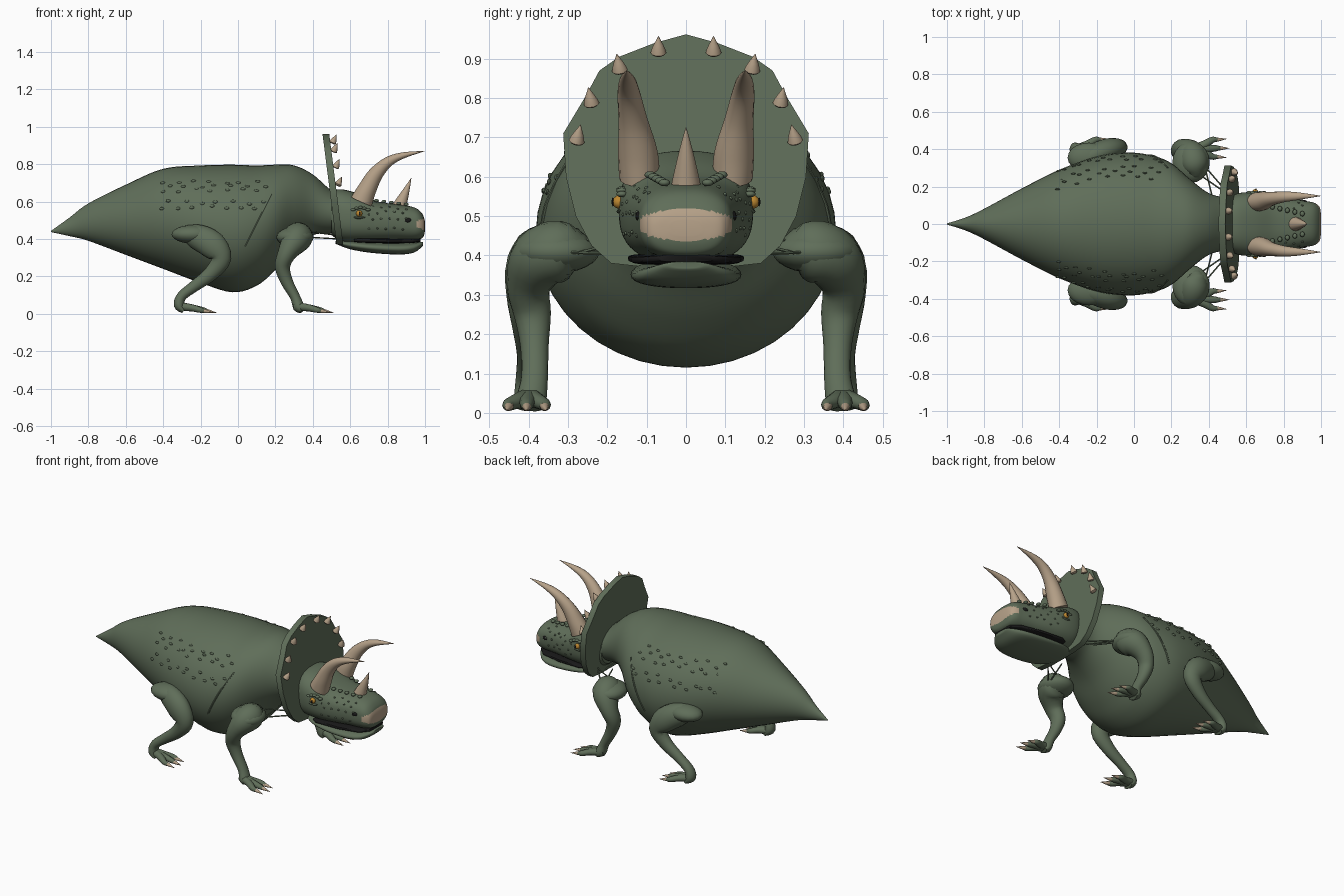
import bpy, bmesh, math, random
from mathutils import Vector

random.seed(4)
if "Cube" in bpy.data.objects:
    bpy.data.objects.remove(bpy.data.objects["Cube"])


def material(name, colour):
    m = bpy.data.materials.new(name)
    m.use_nodes = True
    m.diffuse_color = (*colour, 1)
    m.node_tree.nodes["Principled BSDF"].inputs["Base Color"].default_value = (*colour, 1)
    return m


GREEN = material("moss green skin", (0.115, 0.155, 0.1))
HORN = material("tan horn", (0.47, 0.36, 0.25))
AMBER = material("amber eye", (0.5, 0.24, 0.03))
BLACK = material("black", (0.01, 0.01, 0.01))


def finish(bm, name, *mats, smooth=True):
    bmesh.ops.recalc_face_normals(bm, faces=bm.faces)
    mesh = bpy.data.meshes.new(name)
    bm.to_mesh(mesh)
    bm.free()
    for m in mats:
        mesh.materials.append(m)
    ob = bpy.data.objects.new(name, mesh)
    bpy.context.collection.objects.link(ob)
    if smooth:
        bpy.ops.object.select_all(action='DESELECT')
        ob.select_set(True)
        bpy.context.view_layer.objects.active = ob
        bpy.ops.object.shade_smooth_by_angle(angle=math.radians(50))
    return ob


def spline(points, steps=4):
    """Smooth curve through points of any dimension."""
    out = []
    for i in range(len(points) - 1):
        a, b, c, d = (points[min(max(i + k, 0), len(points) - 1)] for k in (-1, 0, 1, 2))
        for s in range(steps):
            t = s / steps
            out.append([q + t / 2 * (r - p + t * (2 * p - 5 * q + 4 * r - w + t * (3 * (q - r) + w - p)))
                        for p, q, r, w in zip(a, b, c, d)])
    return out + [list(points[-1])]


def skin(bm, rings):
    rows = [[bm.verts.new(p) for p in ring] for ring in rings]
    n = len(rows[0])
    for a, b in zip(rows, rows[1:]):
        for i in range(n):
            bm.faces.new((a[i], a[(i + 1) % n], b[(i + 1) % n], b[i]))
    bm.faces.new(rows[0])
    bm.faces.new(rows[-1])


def hull(sections, n=32, power=2.0):
    """Loft of rounded sections (x, top, bottom, half width)."""
    bm = bmesh.new()
    rings = []
    for x, top, bottom, w in sections:
        ring = []
        for i in range(n):
            c, s = math.cos(math.tau * i / n), math.sin(math.tau * i / n)
            y = math.copysign(abs(c) ** (2 / power), c) * w
            z = math.copysign(abs(s) ** (2 / power), s) * (top - bottom) / 2
            ring.append((x, y, (top + bottom) / 2 + z))
        rings.append(ring)
    skin(bm, rings)
    return bm


def tube(bm, points, n=14, steps=4):
    """Tube through (x, y, z, side radius, depth radius)."""
    pts = spline(points, steps)
    rings = []
    for i, p in enumerate(pts):
        tangent = Vector(pts[min(i + 1, len(pts) - 1)][:3]) - Vector(pts[max(i - 1, 0)][:3])
        side = Vector((0, 1, 0))
        side = (side - tangent * side.dot(tangent) / tangent.length_squared).normalized()
        up = tangent.cross(side).normalized()
        rings.append([Vector(p[:3]) + side * math.cos(a) * max(p[3], .0008) + up * math.sin(a) * max(p[4], .0008)
                      for a in (math.tau * k / n for k in range(n))])
    skin(bm, rings)


def blob(bm, centre, radii, u=12, v=8):
    verts = bmesh.ops.create_uvsphere(bm, u_segments=u, v_segments=v, radius=1)["verts"]
    for p in verts:
        p.co = Vector([c + k * r for c, k, r in zip(centre, p.co, radii)])


def cone(bm, base, tip, radius):
    a, b = Vector(base), Vector(tip)
    tube(bm, [(*a.lerp(b, t), radius * k, radius * k) for t, k in ((-.12, .5), (0, 1), (.5, .6), (1, 0))], 10, 2)


def surface_y(sections, x, z, power):
    s = min(sections, key=lambda q: abs(q[0] - x))
    k = min(1, abs(z - (s[1] + s[2]) / 2) / ((s[1] - s[2]) / 2))
    return s[3] * (1 - k ** power) ** (1 / power)


# Body with tapering tail and neck
body = spline([(-1, .443, .437, .003), (-.9, .515, .415, .035), (-.8, .59, .39, .082), (-.6, .69, .315, .19),
               (-.4, .775, .24, .29), (-.2, .793, .165, .36), (-.03, .797, .115, .382), (.1, .793, .15, .365),
               (.2, .797, .235, .325), (.3, .793, .35, .24), (.4, .745, .42, .165), (.5, .66, .43, .14),
               (.6, .62, .43, .13)], 5)
finish(hull(body, 40), "body", GREEN)

# Head: the beak patch is coloured by position on the snout
head = spline([(.5, .66, .42, .14), (.56, .665, .385, .165), (.65, .64, .38, .17), (.75, .6, .385, .155),
               (.85, .585, .39, .135), (.92, .575, .39, .122), (.96, .56, .395, .115), (.985, .535, .405, .1),
               (.996, .51, .425, .08), (1, .49, .45, .04)], 5)
bm = hull(head, 48, 2.6)
for f in bm.faces:
    c = f.calc_center_median()
    if c.x > .955 and ((c.z - .478) / .04) ** 2 + (c.y / .13) ** 2 < 1:
        f.material_index = 1
finish(bm, "head", GREEN, HORN)

# Jaw and dark mouth
finish(hull(spline([(.52, .39, .375, .06), (.6, .39, .345, .12), (.72, .383, .325, .14), (.86, .378, .317, .135),
                    (.94, .38, .327, .11), (.985, .385, .36, .06), (.99, .38, .37, .03)]), 32, 2.3), "lower_jaw", GREEN)
finish(hull([(.62, .4, .384, .13), (.65, .405, .38, .148), (.8, .402, .376, .139), (.93, .4, .378, .112),
             (.975, .402, .384, .07)], 24, 4), "mouth", BLACK)

# Frill: tilted plate
half = [(0, .962), (.08, .94), (.17, .905), (.22, .87), (.255, .805), (.312, .71), (.305, .6), (.28, .5),
        (.24, .425), (.19, .38), (.1, .37)]
outline = half + [(-y, z) for y, z in reversed(half[1:])]


def frill_x(z):
    return .488 + (.96 - z) * .127


bm = bmesh.new()
skin(bm, [[(frill_x(z) - .036, y, z) for y, z in outline], [(frill_x(z), y, z) for y, z in outline]])
finish(bm, "frill", GREEN)

# Studs around the frill, brow horns and nose horn
studs, horns = bmesh.new(), bmesh.new()
for s in (-1, 1):
    for y, z, lean in ((.07, .915, 0), (.168, .87, .008), (.24, .785, .008), (.278, .69, -.01)):
        cone(studs, (frill_x(z) + .012, s * y, z), (frill_x(z) + .032, s * (y + lean), z + .042), .02)
    tube(horns, [(.66, s * .118, .6, .052, .06), (.69, s * .123, .665, .05, .05), (.735, s * .135, .745, .037, .04),
                 (.8, s * .145, .81, .029, .028), (.88, s * .149, .846, .02, .017),
                 (.997, s * .15, .87, .001, .001)], 16, 5)
finish(studs, "frill_studs", HORN)
finish(horns, "brow_horns", HORN)
bm = bmesh.new()
tube(bm, [(.86, 0, .565, .04, .04), (.872, 0, .595, .034, .034), (.9, 0, .66, .019, .018),
          (.926, 0, .725, .001, .001)], 14)
finish(bm, "nose_horn", HORN)

# Eyes, pupils, lids and nostrils
eyes, dark, lids = bmesh.new(), bmesh.new(), bmesh.new()
for s in (-1, 1):
    blob(eyes, (.648, s * .17, .536), (.017, .017, .017))
    blob(dark, (.651, s * .186, .536), (.005, .003, .011))
    blob(dark, (.905, s * .117, .5), (.022, .012, .014))
    for k in range(5):
        blob(lids, (.615 + k * .02, s * .163, .556 + .012 * math.sin(k / 4 * math.pi)), (.014, .014, .008))
    tube(lids, [(.61, s * .162, .52, .006, .006), (.645, s * .168, .512, .009, .006),
                (.69, s * .158, .52, .006, .006)], 8)
finish(eyes, "eyes", AMBER)
finish(dark, "pupils_and_nostrils", BLACK)
finish(lids, "eyelids", GREEN)

# Scattered scales on flanks and face, with a skin fold behind each shoulder
scales, folds = bmesh.new(), bmesh.new()
for s in (-1, 1):
    for row, z in enumerate((.57, .595, .66, .685, .705)):
        for k in range(7):
            x = -.4 + k * .083 + row % 2 * .035 + random.uniform(-.015, .015)
            h = z + random.uniform(-.01, .01)
            blob(scales, (x, s * surface_y(body, x, h, 2), h), (.013, .006, .008), 8, 6)
    for row, z in enumerate((.46, .5, .54, .565)):
        for k in range(5):
            x = .7 + k * .045 + row % 2 * .02
            h = z + random.uniform(-.01, .01)
            blob(scales, (x, s * surface_y(head, x, h, 2.6), h), (.007, .005, .005), 8, 6)
    for k in range(6):
        blob(scales, (.7 + k * .04, s * (.1 - k * .009), .61 - k * .005), (.013, .015, .009), 8, 6)
    tube(folds, [(.04 + .14 * t, s * (surface_y(body, .04 + .14 * t, .36 + .28 * t, 2) + .001), .36 + .28 * t,
                  .005, .005) for t in (0, .2, .4, .6, .8, 1)], 6, 2)
finish(scales, "skin_scales", GREEN)
finish(folds, "shoulder_folds", GREEN)

# Legs with three clawed toes each, and chest tendons
fore = [(.33, .25, .415, .03, .03), (.325, .31, .415, .075, .075), (.305, .37, .39, .078, .075),
        (.26, .4, .32, .056, .05), (.238, .39, .25, .047, .041), (.262, .385, .17, .036, .033),
        (.305, .385, .09, .034, .027), (.325, .393, .035, .038, .03), (.34, .397, .012, .03, .012)]
hind = [(-.29, .32, .42, .03, .03), (-.23, .36, .415, .06, .065), (-.14, .4, .37, .058, .075),
        (-.09, .41, .295, .046, .055), (-.145, .405, .215, .036, .04), (-.23, .4, .15, .03, .031),
        (-.3, .4, .095, .032, .027), (-.315, .4, .045, .036, .028), (-.29, .4, .014, .03, .013)]
for label, path, ankle in (("front", fore, .325), ("hind", hind, -.3)):
    for side, s in (("left", 1), ("right", -1)):
        leg, claws = bmesh.new(), bmesh.new()
        tube(leg, [(x, s * y, z, a, b) for x, y, z, a, b in path], 18)
        if label == "front":
            blob(leg, (.305, s * .33, .41), (.1, .11, .055), 20, 12)
        else:
            blob(leg, (-.24, s * .355, .425), (.115, .08, .05), 20, 12)
        for fan in (-1, 0, 1):
            y = .405 + fan * .045
            reach = .13 - abs(fan) * .015
            tube(leg, [(ankle - .02, s * .395, .04, .025, .025), (ankle + .05, s * (.402 + fan * .022), .032, .022, .02),
                       (ankle + reach - .02, s * y, .021, .017, .016), (ankle + reach + .005, s * y, .015, .01, .011)], 10)
            cone(claws, (ankle + reach - .005, s * y, .017), (ankle + reach + .055, s * (y + fan * .005), .006), .012)
        finish(leg, f"{label}_{side}_leg", GREEN)
        finish(claws, f"{label}_{side}_claws", HORN)

tendons = bmesh.new()
for s in (-1, 1):
    for a, b in (((.36, .33, .41), (.54, .12, .4)), ((.37, .25, .44), (.53, .14, .42)), ((.42, .14, .44), (.38, .3, .4))):
        tube(tendons, [(p[0], s * p[1], p[2], .004, .004) for p in (a, b)], 6, 1)
finish(tendons, "chest_tendons", GREEN)
